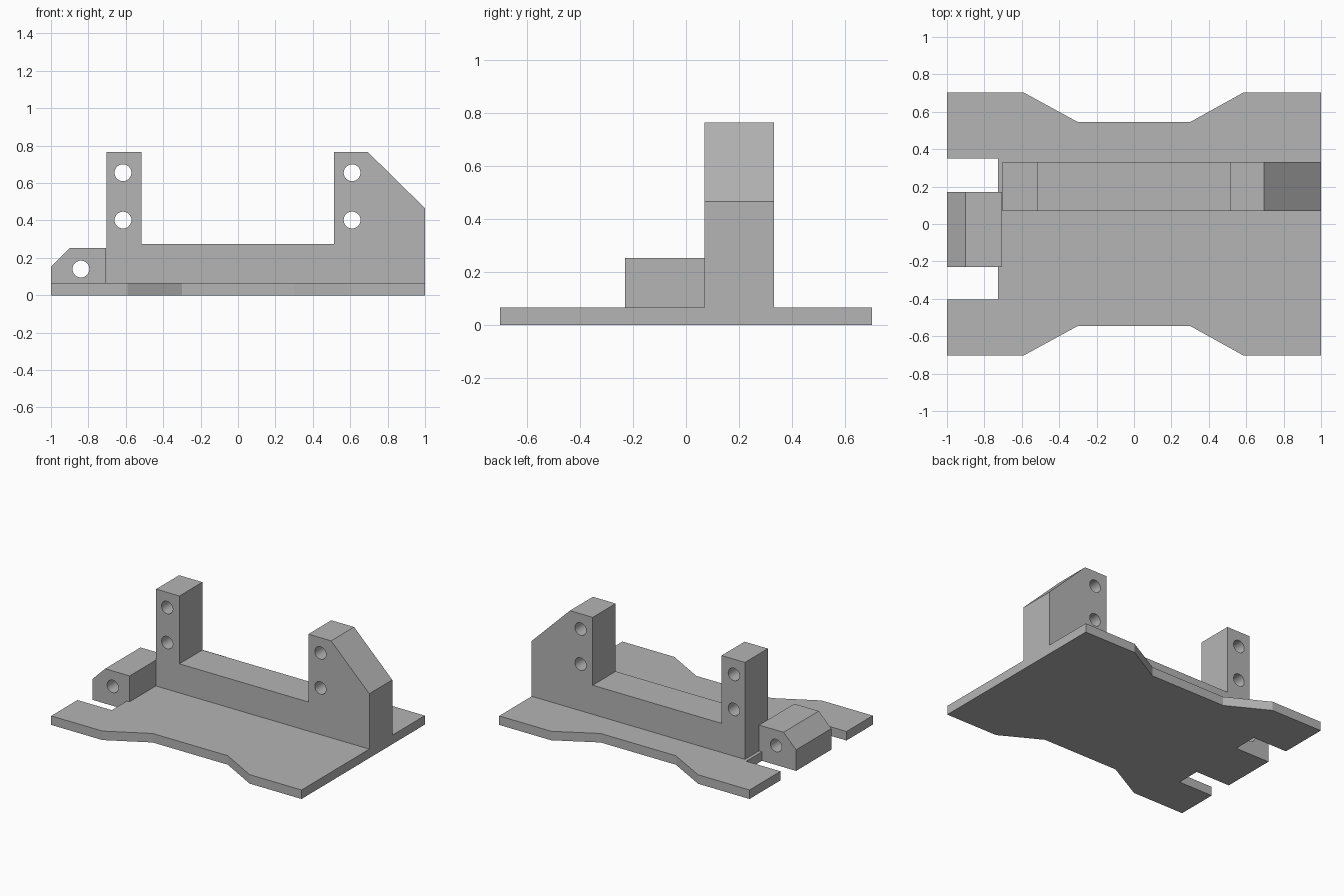
import bpy
import bmesh
import math
from mathutils import Vector

if "Cube" in bpy.data.objects:
    bpy.data.objects.remove(bpy.data.objects["Cube"], do_unlink=True)

GREY = (0.46, 0.46, 0.46, 1)
grey = bpy.data.materials.new("plain grey")
grey.diffuse_color = GREY
grey.use_nodes = True
grey.node_tree.nodes["Principled BSDF"].inputs["Base Color"].default_value = GREY


def extrude(name, points, depth):
    """Solid prism from 3D outline points pushed along the depth vector."""
    bm = bmesh.new()
    face = bm.faces.new([bm.verts.new(p) for p in points])
    new = bmesh.ops.extrude_face_region(bm, geom=[face])["geom"]
    bmesh.ops.translate(bm, vec=Vector(depth),
                        verts=[v for v in new if isinstance(v, bmesh.types.BMVert)])
    bmesh.ops.recalc_face_normals(bm, faces=bm.faces)
    mesh = bpy.data.meshes.new(name)
    bm.to_mesh(mesh)
    bm.free()
    mesh.materials.append(grey)
    obj = bpy.data.objects.new(name, mesh)
    bpy.context.collection.objects.link(obj)
    return obj


def side_profile(name, outline, y0, y1):
    return extrude(name, [(x, y0, z) for x, z in outline], (0, y1 - y0, 0))


def drill(obj, centres, radius=0.045):
    """Cut round holes through the part along y."""
    for x, z in centres:
        bpy.ops.mesh.primitive_cylinder_add(vertices=40, radius=radius, depth=2,
                                            location=(x, 0, z),
                                            rotation=(math.pi / 2, 0, 0))
        cutter = bpy.context.object
        cutter.hide_render = True
        cutter.data.materials.append(grey)
        cut = obj.modifiers.new("hole", 'BOOLEAN')
        cut.operation = 'DIFFERENCE'
        cut.solver = 'EXACT'
        cut.object = cutter
        bpy.ops.object.select_all(action='DESELECT')
        bpy.context.view_layer.objects.active = obj
        obj.select_set(True)
        bpy.ops.object.modifier_apply(modifier=cut.name)
        bpy.data.objects.remove(cutter, do_unlink=True)
    bpy.ops.object.shade_smooth_by_angle(angle=math.radians(30))


PLATE = 0.065

# Waisted base plate with two slots on the right edge
edge = [(-1, 0.703), (-0.59, 0.703), (-0.3, 0.545), (0.3, 0.545), (0.585, 0.703), (1, 0.703)]
slots = [(-1, -0.403), (-0.727, -0.403), (-0.727, -0.23), (-1, -0.23),
         (-1, 0.172), (-0.727, 0.172), (-0.727, 0.35), (-1, 0.35)]
outline = edge + [(x, -y) for x, y in reversed(edge)] + slots
extrude("base_plate", [(x, y, 0) for x, y in outline], (0, 0, PLATE))

# Upright wall with a post at each end
wall = side_profile("upright_wall", [
    (-0.703, PLATE), (1, PLATE), (1, 0.465), (0.695, 0.765), (0.513, 0.765),
    (0.513, 0.275), (-0.517, 0.275), (-0.517, 0.765), (-0.703, 0.765)], 0.07, 0.332)
drill(wall, [(x, z) for x in (-0.615, 0.61) for z in (0.402, 0.655)])

# Small chamfered lug on the tongue between the slots
lug = side_profile("side_lug", [
    (-1, PLATE), (-0.705, PLATE), (-0.705, 0.252), (-0.9, 0.252), (-1, 0.152)], -0.23, 0.172)
drill(lug, [(-0.84, 0.14)])
